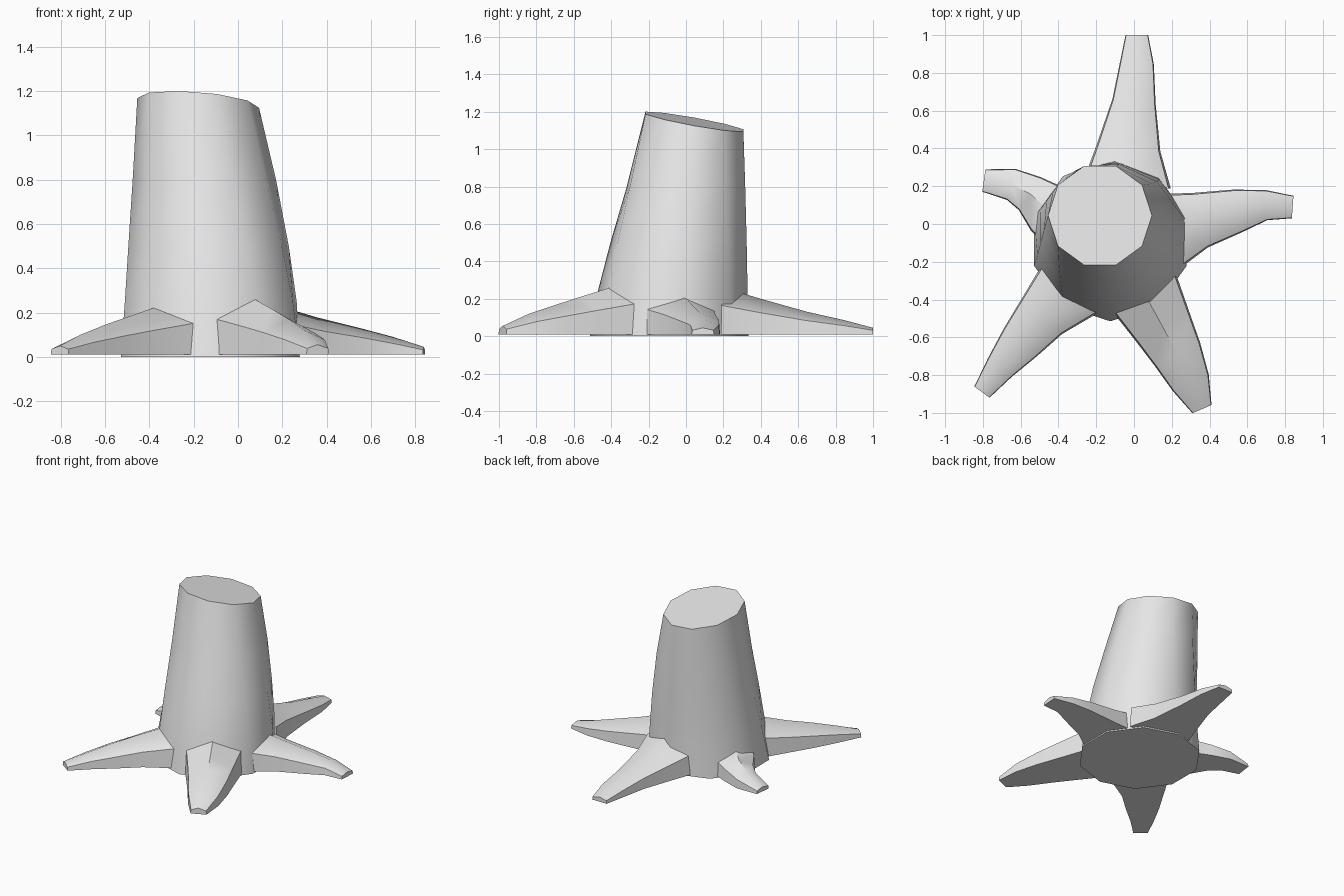
import bpy
import math
from mathutils import Vector

cube = bpy.data.objects.get("Cube")
if cube:
    bpy.data.objects.remove(cube, do_unlink=True)

grey = bpy.data.materials.new("pale_grey")
grey.use_nodes = True
grey.diffuse_color = (0.8, 0.8, 0.8, 1)
grey.node_tree.nodes["Principled BSDF"].inputs["Base Color"].default_value = (0.8, 0.8, 0.8, 1)


def loft(name, rings, angle):
    """Skin equal-sized rings of points, cap both ends and smooth the sides."""
    n = len(rings[0])
    verts = [p for ring in rings for p in ring]
    faces = [tuple(reversed(range(n))), tuple(range(len(verts) - n, len(verts)))]
    for r in range(len(rings) - 1):
        for i in range(n):
            j = (i + 1) % n
            faces.append((r * n + i, r * n + j, r * n + n + j, r * n + n + i))
    mesh = bpy.data.meshes.new(name)
    mesh.from_pydata(verts, [], faces)
    mesh.materials.append(grey)
    obj = bpy.data.objects.new(name, mesh)
    bpy.context.collection.objects.link(obj)
    bpy.ops.object.select_all(action='DESELECT')
    obj.select_set(True)
    bpy.context.view_layer.objects.active = obj
    bpy.ops.object.shade_smooth_by_angle(angle=math.radians(angle))
    return obj


# Trunk: leaning, tapering ten-sided column with a slight twist and a slanted cut
SIDES = 10
trunk_levels = [  # x, y, z, radius, twist in degrees
    (-0.125, -0.09, 0.0, 0.425, 18),
    (-0.123, -0.07, 0.25, 0.40, 14),
    (-0.133, -0.04, 0.5, 0.368, 10),
    (-0.152, 0.0, 0.8, 0.325, 5),
    (-0.18, 0.045, 1.147, 0.275, 0),
]
rings = []
for x, y, z, radius, twist in trunk_levels:
    ring = []
    for i in range(SIDES):
        a = math.radians(twist) + math.tau * i / SIDES
        dx, dy = radius * math.cos(a), radius * math.sin(a)
        slant = -0.08 * dx - 0.18 * dy if z > 1 else 0
        ring.append((x + dx, y + dy, z + slant))
    rings.append(ring)
loft("trunk", rings, 40)


# Roots: house-shaped sections with a flat underside, tapering outwards
def root(name, stations):
    rings = []
    for k, (x, y, half, top) in enumerate(stations):
        before = Vector(stations[max(k - 1, 0)][:2])
        after = Vector(stations[min(k + 1, len(stations) - 1)][:2])
        along = (after - before).normalized()
        side = Vector((-along.y, along.x))
        section = [(-1, 0), (1, 0), (0.95, 0.62), (0, 1), (-0.95, 0.62)]
        ring = []
        for u, v in section:
            p = Vector((x, y)) + side * half * u
            ring.append((p.x, p.y, 0.01 + v * (top - 0.01)))
        rings.append(list(reversed(ring)))
    # reversed order keeps the faces pointing outwards
    rings = [list(reversed(r)) for r in rings]
    return loft(name, rings, 50)


# Stations: x, y, half width, height
root("back_root", [(-0.04, 0.2, 0.235, 0.26), (-0.03, 0.4, 0.17, 0.2),
                   (0, 0.65, 0.115, 0.13), (0.015, 0.85, 0.09, 0.085),
                   (0.015, 1, 0.06, 0.045)])
root("left_root", [(0.2, -0.03, 0.2, 0.225), (0.35, 0.02, 0.15, 0.18),
                   (0.55, 0.07, 0.115, 0.13), (0.7, 0.1, 0.08, 0.09),
                   (0.84, 0.09, 0.06, 0.045)])
root("front_left_root", [(0.04, -0.34, 0.2, 0.28), (0.155, -0.55, 0.16, 0.215),
                         (0.23, -0.69, 0.135, 0.17), (0.3, -0.84, 0.105, 0.12),
                         (0.36, -0.98, 0.055, 0.055)])
root("front_right_root", [(-0.3, -0.3, 0.21, 0.25), (-0.485, -0.485, 0.143, 0.185),
                          (-0.6, -0.625, 0.115, 0.145), (-0.71, -0.76, 0.08, 0.1),
                          (-0.805, -0.89, 0.05, 0.05)])
root("right_root", [(-0.38, 0.03, 0.17, 0.2), (-0.46, 0.08, 0.143, 0.18),
                    (-0.55, 0.16, 0.105, 0.15), (-0.65, 0.21, 0.085, 0.11),
                    (-0.795, 0.23, 0.06, 0.045)])
